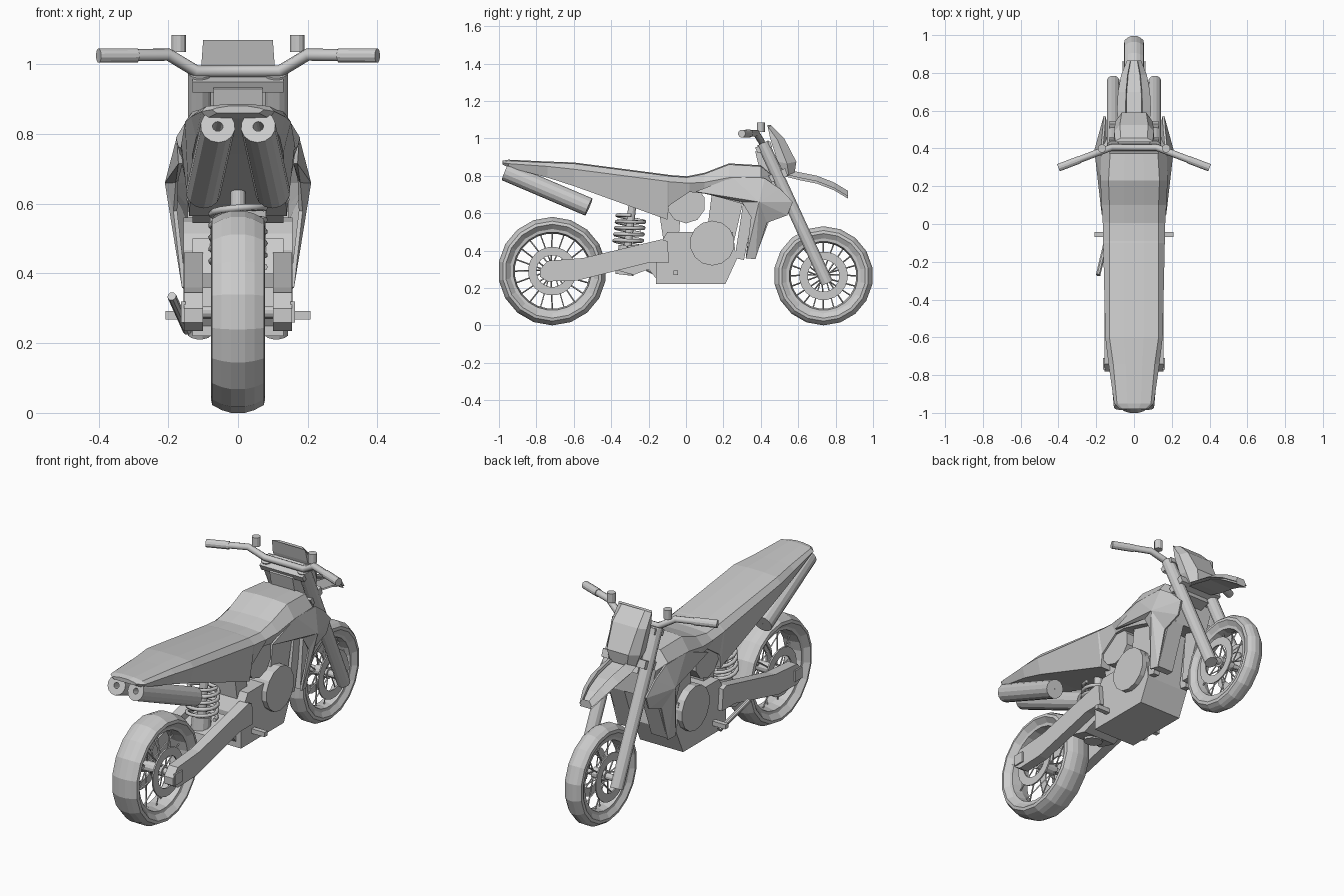
import bpy, bmesh, math
from mathutils import Vector

if "Cube" in bpy.data.objects:
    bpy.data.objects.remove(bpy.data.objects["Cube"])


def finish(name, bm):
    bmesh.ops.remove_doubles(bm, verts=bm.verts, dist=1e-5)
    bmesh.ops.recalc_face_normals(bm, faces=bm.faces)
    me = bpy.data.meshes.new(name)
    bm.to_mesh(me)
    bm.free()
    ob = bpy.data.objects.new(name, me)
    bpy.context.collection.objects.link(ob)
    return ob


def add_rings(bm, rings, loop=False, caps=False):
    rows = [[bm.verts.new(p) for p in r] for r in rings]
    n = len(rows[0])
    for a, b in zip(rows, rows[1:] + (rows[:1] if loop else [])):
        for i in range(n):
            j = (i + 1) % n
            bm.faces.new((a[i], a[j], b[j], b[i]))
    if caps:
        bm.faces.new(rows[0])
        bm.faces.new(rows[-1])


def loft(name, rings):
    bm = bmesh.new()
    add_rings(bm, rings, caps=True)
    return finish(name, bm)


def lathe(name, prof, origin, axis, segs=16, loop=True):
    """Spin (radius, distance) points about an axis."""
    q = Vector(axis).to_track_quat('Z', 'Y')
    rings = [[Vector(origin) + q @ Vector((r * math.cos(a), r * math.sin(a), t))
              for a in (2 * math.pi * (i + .5) / segs for i in range(segs))]
             for r, t in prof]
    bm = bmesh.new()
    add_rings(bm, rings, loop=loop, caps=not loop)
    return finish(name, bm)


def tube(name, p0, p1, r, segs=12):
    d = Vector(p1) - Vector(p0)
    return lathe(name, [(r, 0), (r, d.length)], p0, d, segs, loop=False)


def plate(name, yz, x0, x1):
    return loft(name, [[(x, y, z) for y, z in yz] for x in (x0, x1)])


def wire(name, pts, r, res=2):
    cu = bpy.data.curves.new(name, 'CURVE')
    cu.dimensions = '3D'
    cu.bevel_depth, cu.bevel_resolution, cu.use_fill_caps = r, res, True
    sp = cu.splines.new('POLY')
    sp.points.add(len(pts) - 1)
    for p, c in zip(sp.points, pts):
        p.co = (*c, 1)
    ob = bpy.data.objects.new(name, cu)
    bpy.context.collection.objects.link(ob)
    return ob


def mirror_ring(half):
    """Close a half section (x >= 0) over x = 0."""
    return half + [(-x, y, z) for x, y, z in reversed(half)]


def wheel(name, y, R, w, rim, segs=18, spokes=20):
    c = (0, y, R)
    half = [(rim, w * .68), (rim + (R - rim) * .4, w), (R - (R - rim) * .35, w * .95),
            (R - .008, w * .6), (R, w * .25)]
    lathe(name + "_tyre", half + [(r, -x) for r, x in reversed(half)], c, (1, 0, 0), segs)
    lathe(name + "_rim", [(rim + .006, w * .7), (rim - .016, w * .65), (rim - .024, 0),
                          (rim - .016, -w * .65), (rim + .006, -w * .7)], c, (1, 0, 0), 24)
    tube(name + "_hub", (-w * .75, y, R), (w * .75, y, R), .03)
    bm = bmesh.new()
    for i in range(spokes):
        s = 1 if i % 2 else -1
        a = 2 * math.pi * i / spokes
        b = a + .25 * (1 if i % 4 < 2 else -1)
        p = Vector((s * w * .6, y + .028 * math.cos(b), R + .028 * math.sin(b)))
        e = Vector((s * w * .1, y + (rim - .02) * math.cos(a), R + (rim - .02) * math.sin(a)))
        q = (e - p).to_track_quat('Z', 'Y')
        ring = [q @ Vector((.004 * math.cos(k * math.pi / 2), .004 * math.sin(k * math.pi / 2), 0))
                for k in range(4)]
        add_rings(bm, [[p + v for v in ring], [e + v for v in ring]], caps=True)
    finish(name + "_spokes", bm)


# wheels, discs and axles
wheel("rear_wheel", -.715, .29, .078, .225)
wheel("front_wheel", .735, .265, .052, .2)
for s in (-1, 1):
    lathe("rear_disc", [(.13, s * .07), (.085, s * .07), (.085, s * .078), (.13, s * .078)],
          (0, -.715, .29), (1, 0, 0), 20)
    lathe("front_disc", [(.13, s * .055), (.085, s * .055), (.085, s * .062), (.13, s * .062)],
          (0, .735, .265), (1, 0, 0), 20)
tube("rear_axle", (-.15, -.715, .29), (.15, -.715, .29), .018)
tube("front_axle", (-.12, .735, .265), (.12, .735, .265), .018)

# seat and tail: y, top z, edge z, bottom z, top / edge / bottom half widths
seat = [(-.98, .875, .87, .86, .06, .075, .06), (-.95, .88, .865, .845, .09, .105, .09),
        (-.74, .87, .85, .79, .11, .135, .12), (-.6, .865, .835, .745, .13, .152, .13),
        (-.1, .80, .77, .565, .13, .163, .14), (-.09, .798, .768, .64, .13, .163, .14),
        (.02, .79, .76, .715, .13, .165, .14)]
# tank, same layout
tank = [(.0, .79, .76, .715, .13, .165, .14), (.1, .81, .765, .705, .13, .172, .15),
        (.23, .86, .79, .67, .135, .178, .15), (.4, .85, .79, .62, .125, .172, .14),
        (.46, .80, .76, .6, .09, .14, .1)]
for name, secs in (("seat", seat), ("tank", tank)):
    loft(name, [mirror_ring([(wb, y, zb), (we, y, ze), (wt, y, zt), (wt * .4, y, zt + .006)])
                for y, zt, ze, zb, wt, we, wb in secs])

# radiator shrouds: outline round a raised ridge point
for s in (-1, 1):
    bm = bmesh.new()
    edge = [(.165, .05, .715), (.17, .25, .79), (.168, .42, .785), (.16, .5, .73),
            (.155, .57, .66), (.15, .54, .59), (.15, .43, .55), (.145, .37, .355),
            (.155, .32, .36), (.18, .35, .58), (.175, .3, .665)]
    vs = [bm.verts.new((s * x, y, z)) for x, y, z in edge]
    mid = bm.verts.new((s * .204, .39, .66))
    for i in range(len(vs)):
        bm.faces.new((vs[i - 1], vs[i], mid))
    ob = finish("shroud", bm)
    m = ob.modifiers.new("thickness", 'SOLIDIFY')
    m.thickness, m.offset = .012, 0
    # radiators and cylinder-side frame rails
    plate("radiator", [(.33, .36), (.37, .36), (.46, .6), (.44, .68), (.36, .68)], s * .05, s * .145)
    plate("frame_rail", [(.26, .36), (.31, .35), (.34, .5), (.36, .68), (.31, .68)], s * .09, s * .125)

# engine block, cylinder, round covers and air box
plate("engine_block", [(-.16, .22), (.21, .22), (.27, .35), (.25, .5), (-.1, .5), (-.16, .4)], -.13, .13)
plate("engine_cylinder", [(.11, .48), (.14, .72), (.31, .68), (.25, .42)], -.115, .115)
tube("engine_covers", (-.157, .14, .44), (.157, .14, .44), .12, 14)
tube("air_box", (-.13, 0, .65), (.13, 0, .65), .105, 10)
plate("rear_frame", [(-.12, .45), (-.04, .45), (-.02, .72), (-.16, .72), (-.14, .58)], -.08, .08)

# swingarm
arm = [(-.78, .3), (-.74, .345), (-.55, .36), (-.13, .46), (-.1, .45), (-.09, .335),
       (-.2, .335), (-.58, .24), (-.74, .235), (-.78, .26)]
for s in (-1, 1):
    plate("swingarm", arm, s * .1, s * .155)
    plate("axle_block", [(-.77, .26), (-.71, .26), (-.71, .32), (-.77, .32)], s * .15, s * .163)
plate("swingarm_bridge", [(-.39, .3), (-.28, .27), (-.2, .3), (-.16, .25), (-.13, .3), (-.2, .4), (-.38, .36)], -.1, .1)

# shock absorber and spring
lo, hi = Vector((0, -.33, .27)), Vector((0, -.28, .7))
tube("shock_body", lo, lo.lerp(hi, .36), .05)
tube("shock_rod", lo, hi, .022)
ax = (hi - lo).normalized()
fwd = Vector((0, ax.z, -ax.y))
coil = []
for i in range(5 * 14 + 1):
    a = 2 * math.pi * i / 14
    coil.append(lo + ax * (.15 + .17 * i / 70) + .076 * (Vector((1, 0, 0)) * math.cos(a) + fwd * math.sin(a)))
wire("shock_spring", coil, .01, 1)

# twin exhausts with hollow ends
for s in (-1, 1):
    p, e = Vector((s * .058, -.965, .822)), Vector((s * .1, -.52, .633))
    L = (e - p).length
    lathe("exhaust", [(.002, .08), (.015, .08), (.015, 0), (.05, 0), (.05, L), (.002, L)], p, e - p, 14)

# front forks and clamps
for s in (-1, 1):
    tube("fork", (s * .11, .41, .975), (s * .11, .755, .225), .034)
plate("upper_clamp", [(.37, .95), (.45, .985), (.46, .955), (.385, .92)], -.13, .13)
plate("lower_clamp", [(.44, .80), (.53, .84), (.545, .80), (.46, .765)], -.13, .13)
plate("steering_head", [(.37, .93), (.42, .95), (.52, .75), (.42, .72)], -.07, .07)

# number mask: z, back y, side y, front y, side / front half widths
loft("front_mask", [mirror_ring([(ws, yb, z), (ws, ym, z - .01), (wf, yf, z)])
                    for z, yb, ym, yf, ws, wf in
                    ((1.07, .435, .44, .455, .1, .07), (1.0, .45, .49, .525, .105, .075),
                     (.875, .49, .54, .59, .1, .065), (.81, .53, .55, .58, .08, .05))])

# front fender
loft("front_fender", [mirror_ring([(w, y, z - .03), (w * .5, y, z), (w * .45, y, z - .015), (w * .9, y, z - .042)])
                      for y, z, w in ((.48, .85, .075), (.6, .82, .09), (.7, .80, .085),
                                      (.79, .765, .068), (.865, .72, .038))])

# handlebar, grips and reservoirs
side = [(.12, .405, .98), (.2, .375, 1.028), (.395, .3, 1.025)]
wire("handlebar", [(-x, y, z) for x, y, z in reversed(side)] + side, .018)
for s in (-1, 1):
    tube("grip", (s * .29, .34, 1.026), (s * .4, .298, 1.025), .021)
    tube("reservoir", (s * .17, .4, 1.035), (s * .17, .4, 1.085), .022)
    # footpegs
    plate("footpeg", [(-.068, .268), (-.042, .268), (-.042, .293), (-.068, .293)], s * .12, s * .208)

# kickstand
tube("kickstand", (-.145, -.08, .235), (-.19, -.27, .335), .013, 8)
